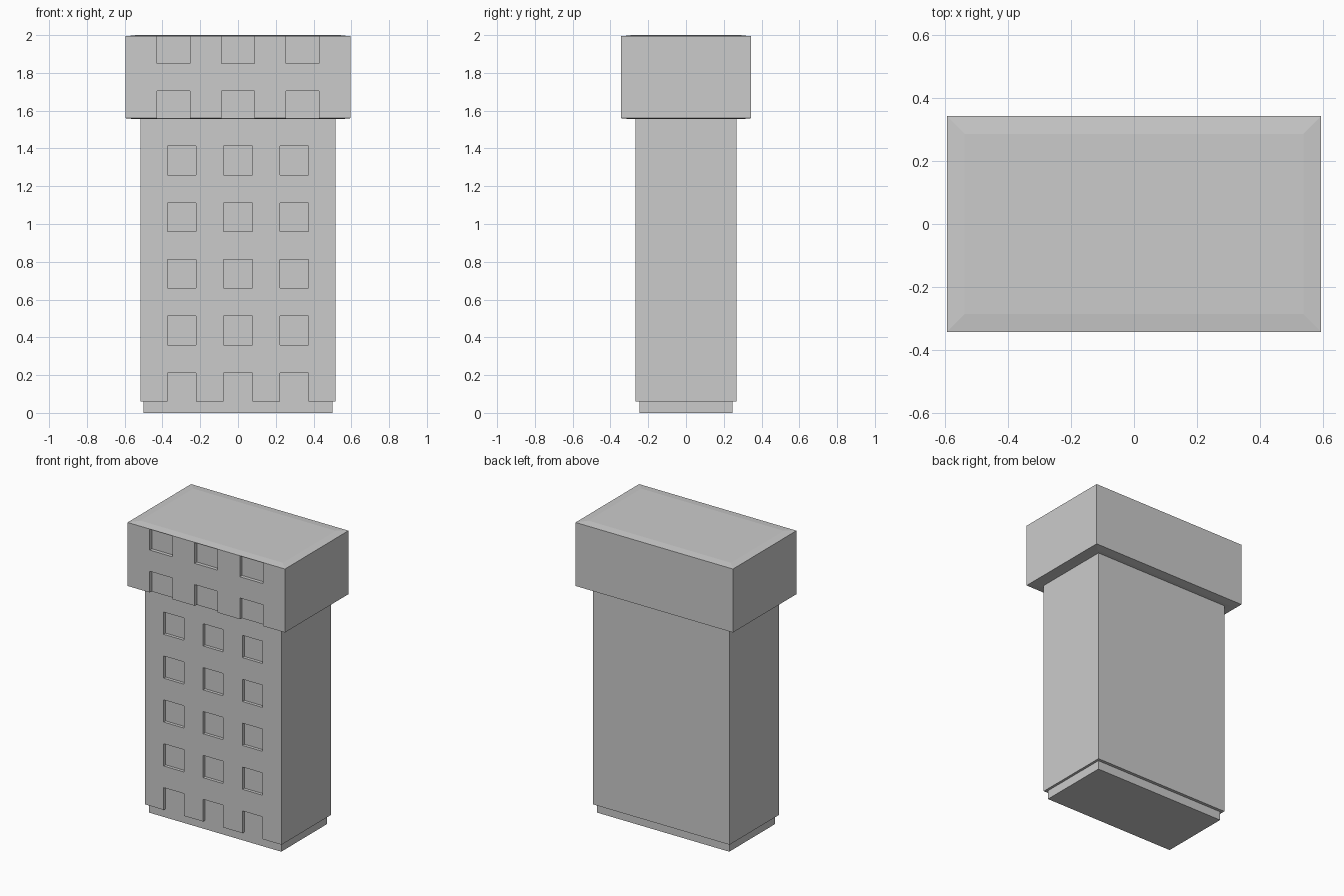
import bpy, bmesh

if "Cube" in bpy.data.objects:
    bpy.data.objects.remove(bpy.data.objects["Cube"])


def box(name, x, y, z):
    """Box from (min, max) ranges."""
    bm = bmesh.new()
    bmesh.ops.create_cube(bm, size=1)
    for v in bm.verts:
        for i, r in enumerate((x, y, z)):
            v.co[i] = r[1] if v.co[i] > 0 else r[0]
    me = bpy.data.meshes.new(name)
    bm.to_mesh(me)
    bm.free()
    ob = bpy.data.objects.new(name, me)
    bpy.context.collection.objects.link(ob)
    return ob


def recess(target, cutters):
    """Cut window recesses into the target, then remove the cutters."""
    bpy.context.view_layer.objects.active = target
    for c in cutters:
        c.hide_render = True
        m = target.modifiers.new("window", 'BOOLEAN')
        m.operation, m.solver, m.object = 'DIFFERENCE', 'EXACT', c
        bpy.ops.object.modifier_apply(modifier=m.name)
        bpy.data.objects.remove(c)


def crown(ob, z_top, rise, inset):
    """Raise an inset cap or lower an inset underside very slightly."""
    bm = bmesh.new()
    bm.from_mesh(ob.data)
    bm.normal_update()
    s = 1 if rise > 0 else -1
    face = [f for f in bm.faces if f.normal.z * s > 0.9 and abs(f.calc_center_median().z - z_top) < 1e-4]
    bmesh.ops.inset_region(bm, faces=face, thickness=inset, depth=abs(rise))
    bm.to_mesh(ob.data)
    bm.free()


# Plinth at the foot
box("plinth", (-0.5, 0.5), (-0.247, 0.247), (0, 0.06))

# Main tower with five rows of windows, lowest row open to the plinth
tower = box("tower", (-0.517, 0.517), (-0.268, 0.268), (0.06, 1.56))
cuts = []
for r in range(5):
    z0 = 0.06 + 0.3 * r
    for cx in (-0.298, 0, 0.298):
        low = 0.0 if r == 0 else z0
        cuts.append(box("window_cutter", (cx - 0.076, cx + 0.076), (-0.4, -0.247), (low, z0 + 0.152)))
recess(tower, cuts)

# Overhanging upper storeys, with a barely sloped roof and underside
crown_block = box("upper_block", (-0.595, 0.595), (-0.343, 0.343), (1.56, 1.994))
crown(crown_block, 1.994, 0.006, 0.08)
crown(crown_block, 1.56, -0.005, 0.07)
cuts = []
for z0, z1 in ((1.5, 1.705), (1.85, 1.992)):
    for cx in (-0.341, 0, 0.341):
        cuts.append(box("window_cutter", (cx - 0.087, cx + 0.087), (-0.5, -0.319), (z0, z1)))
recess(crown_block, cuts)
